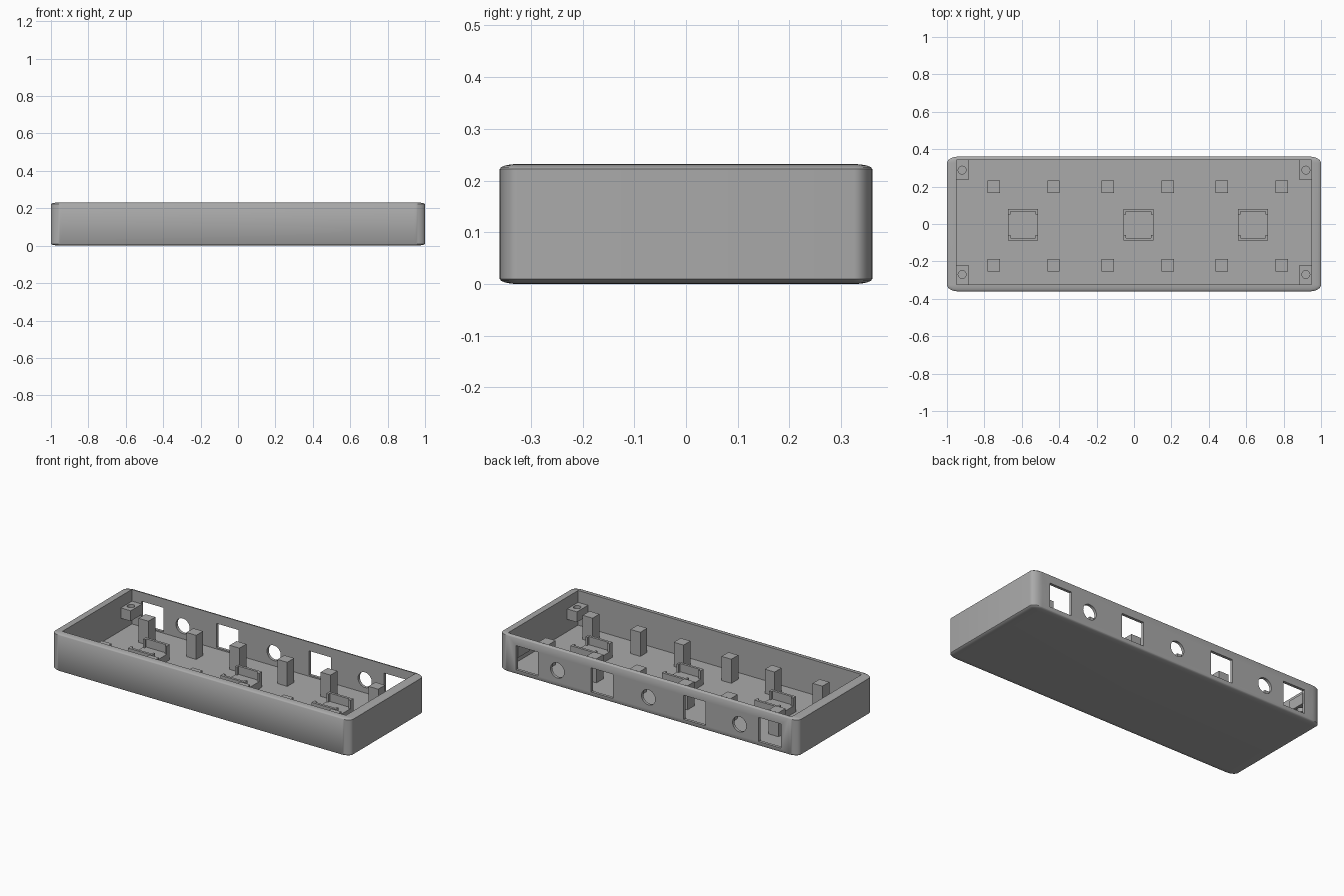
import bpy, bmesh, math
from mathutils import Matrix

old = bpy.data.objects.get("Cube")
if old:
    bpy.data.objects.remove(old, do_unlink=True)

grey = bpy.data.materials.new("mid_grey")
grey.use_nodes = True
GREY = (0.4, 0.4, 0.4, 1)
grey.diffuse_color = GREY
grey.node_tree.nodes["Principled BSDF"].inputs["Base Color"].default_value = GREY


def finish(bm, name):
    bmesh.ops.recalc_face_normals(bm, faces=bm.faces)
    me = bpy.data.meshes.new(name)
    bm.to_mesh(me)
    bm.free()
    me.materials.append(grey)
    ob = bpy.data.objects.new(name, me)
    bpy.context.collection.objects.link(ob)
    return ob


def add_box(bm, x0, x1, y0, y1, z0, z1):
    m = Matrix.Translation(((x0 + x1) / 2, (y0 + y1) / 2, (z0 + z1) / 2))
    bmesh.ops.create_cube(bm, size=1, matrix=m @ Matrix.Diagonal((x1 - x0, y1 - y0, z1 - z0, 1)))


def box(name, *dims):
    bm = bmesh.new()
    add_box(bm, *dims)
    return finish(bm, name)


def cylinder(name, pos, radius, depth, axis="Z"):
    bm = bmesh.new()
    m = Matrix.Translation(pos)
    if axis == "Y":
        m = m @ Matrix.Rotation(math.pi / 2, 4, "X")
    bmesh.ops.create_cone(bm, cap_ends=True, segments=32, radius1=radius,
                          radius2=radius, depth=depth, matrix=m)
    return finish(bm, name)


def cut(target, cutter):
    mod = target.modifiers.new("cut", "BOOLEAN")
    mod.operation = "DIFFERENCE"
    mod.solver = "EXACT"
    mod.object = cutter
    bpy.context.view_layer.objects.active = target
    bpy.ops.object.modifier_apply(modifier=mod.name)
    bpy.data.objects.remove(cutter, do_unlink=True)


def smooth(ob):
    bpy.ops.object.select_all(action="DESELECT")
    ob.select_set(True)
    bpy.context.view_layer.objects.active = ob
    bpy.ops.object.shade_smooth_by_angle(angle=math.radians(35))


# Tray body: stacked rounded outlines with softened top and bottom edges
LX, LY, H = 1.0, 0.36, 0.232
RX, RY, RZ = 0.06, 0.035, 0.01
STEPS = 8
bm = bmesh.new()
levels = [(RZ - RZ * math.cos(a), math.sin(a)) for a in (i * math.pi / 8 for i in range(5))]
levels += [(H - z, k) for z, k in reversed(levels)]
rings = []
for z, k in levels:
    k = max(k, 0.02)
    ring = []
    for q, (sx, sy) in enumerate(((1, 1), (-1, 1), (-1, -1), (1, -1))):
        for i in range(STEPS + 1):
            a = (q + i / STEPS) * math.pi / 2
            ring.append(bm.verts.new((sx * (LX - RX) + RX * k * math.cos(a),
                                      sy * (LY - RY) + RY * k * math.sin(a), z)))
    rings.append(ring)
n = len(rings[0])
for lo, hi in zip(rings, rings[1:]):
    for i in range(n):
        j = (i + 1) % n
        bm.faces.new((lo[i], lo[j], hi[j], hi[i]))
bm.faces.new(rings[0])
bm.faces.new(rings[-1])
tray = finish(bm, "tray_body")

# Hollow interior with a thin back wall
FLOOR, IX, BACK, FRONT = 0.022, 0.95, 0.343, -0.324
cut(tray, box("cavity", -IX, IX, FRONT, BACK, FLOOR, 0.4))

# Square and round openings in the back wall
for x in (-0.813, -0.31, 0.31, 0.813):
    cut(tray, box("window", x - 0.074, x + 0.074, 0.3, 0.4, 0.03, 0.176))
for x in (-0.61, 0, 0.61):
    cut(tray, cylinder("port", (x, 0.35, 0.1), 0.046, 0.08, "Y"))
smooth(tray)

# Corner screw blocks fixed to the walls
for sx, side in ((-1, "right"), (1, "left")):
    for end, y0, y1, hy in (("back", 0.236, BACK + 0.004, 0.288),
                            ("front", FRONT - 0.01, -0.219, -0.27)):
        xs = sorted((sx * 0.884, sx * (IX + 0.01)))
        block = box(f"screw_block_{end}_{side}", *xs, y0, y1, 0.097, 0.16)
        cut(block, cylinder("screw_hole", (sx * 0.919, hy, 0.13), 0.021, 0.2))
        smooth(block)

# Two rows of square support posts
P = 0.033
for row, y in (("back", 0.2), ("front", -0.22)):
    for i, x in enumerate((-0.75, -0.43, -0.14, 0.18, 0.47, 0.79)):
        box(f"post_{row}_{i + 1}", x - P, x + P, y - P, y + P, FLOOR - 0.005, 0.168)

# Central holders: low platform with bracket-shaped lips front and back
W, D = 0.08, 0.085
for i, x in enumerate((-0.594, 0.024, 0.636)):
    holder = box(f"holder_{i + 1}", x - W, x + W, -D - 0.004, D - 0.004, FLOOR - 0.005, 0.115)
    cut(holder, box("slot", x - 0.1, x + 0.1, -0.06, 0.052, 0.065, 0.2))
    cut(holder, box("pocket", x - 0.067, x + 0.067, -0.074, 0.066, 0.065, 0.2))
